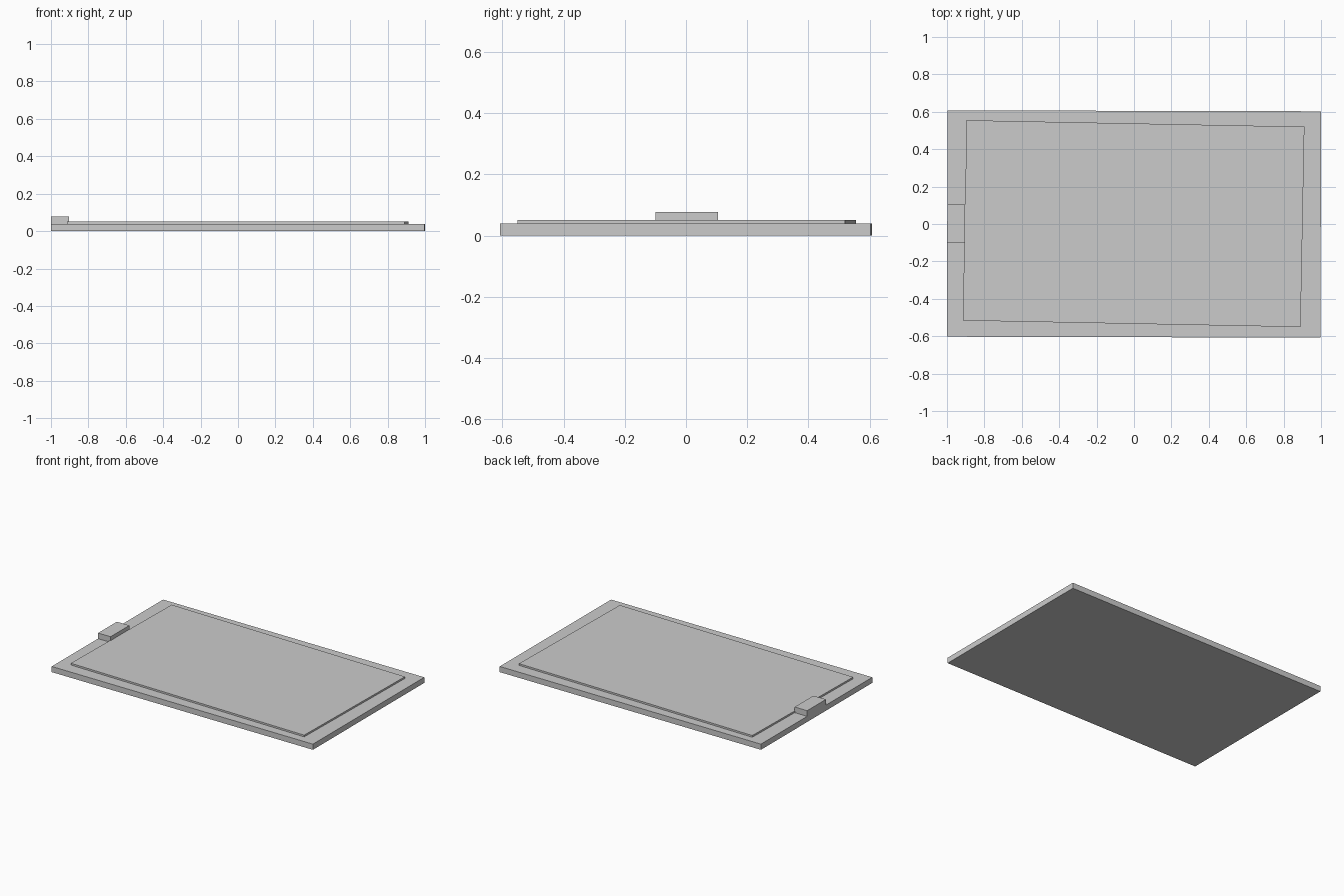
import bpy
from math import radians, sin, cos

if "Cube" in bpy.data.objects:
    bpy.data.objects.remove(bpy.data.objects["Cube"])


def box(name, center, size, z0, z1, angle):
    """Flat box between two heights, turned about z by angle in degrees."""
    bpy.ops.mesh.primitive_cube_add(size=1, location=(*center, (z0 + z1) / 2),
                                    rotation=(0, 0, radians(angle)))
    ob = bpy.context.object
    ob.name = name
    ob.scale = (*size, z1 - z0)
    bpy.ops.object.transform_apply(location=False, rotation=True, scale=True)
    return ob


BOARD_TURN = -0.14
BOARD_TOP = 0.039

# backing board
box("board", (0, 0), (1.997, 1.21), 0, BOARD_TOP, BOARD_TURN)

# sheet of paper, lying slightly askew
box("paper", (-0.002, 0.002), (1.806, 1.071), BOARD_TOP, 0.051, -1.1)

# clip block at the middle of the left edge
a, r = radians(BOARD_TURN), -0.9505
box("clip", (r * cos(a), r * sin(a)), (0.096, 0.204), BOARD_TOP, 0.078, BOARD_TURN)
